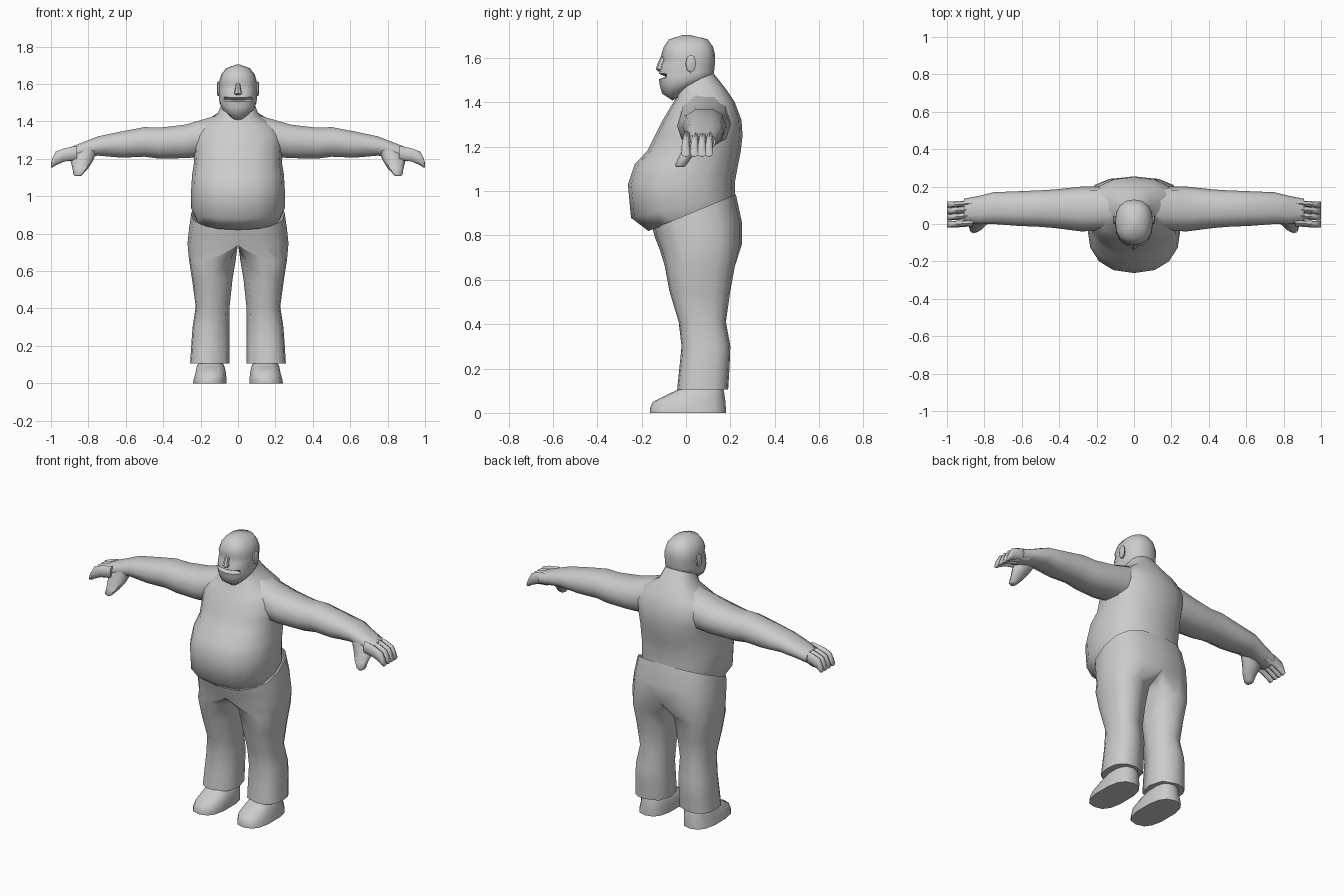
import bpy, bmesh, math
from mathutils import Vector

grey = bpy.data.materials.new("plain grey")
grey.diffuse_color = (0.6, 0.6, 0.6, 1)


def curve(v, p):
    return math.copysign(abs(v) ** p, v)


def oval_z(z_front, z_back, x0, x1, y0, y1, n=12, p=0.85):
    """Horizontal oval, tilted from front to back."""
    pts = []
    for i in range(n):
        a = 2 * math.pi * i / n - math.pi / 2
        s = curve(math.sin(a), p)
        x = (x0 + x1) / 2 + (x1 - x0) / 2 * curve(math.cos(a), p)
        y = (y0 + y1) / 2 + (y1 - y0) / 2 * s
        pts.append(Vector((x, y, z_front + (z_back - z_front) * (s + 1) / 2)))
    return pts


def oval_x(x, z0, z1, y0, y1, n=10, p=0.85):
    """Upright oval across the x axis."""
    pts = []
    for i in range(n):
        a = 2 * math.pi * i / n
        pts.append(Vector((x, (y0 + y1) / 2 + (y1 - y0) / 2 * curve(math.cos(a), p),
                           (z0 + z1) / 2 + (z1 - z0) / 2 * curve(math.sin(a), p))))
    return pts


def half_hip(z_front, z_back, w, y0, y1):
    """Half oval whose inner points lie on the centre plane."""
    pts = oval_z(z_front, z_back, -w, w, y0, y1, 16, 0.75)[:9]
    for k in (1, 2, 3):
        pts.append(pts[8].lerp(pts[0], k / 4))
    return pts


def leg_ring(z, x0, x1, y0, y1):
    """Full oval matching the point order of half_hip: 8 outer steps, 4 inner."""
    angles = [-90 + 22.5 * i for i in range(9)] + [135, 180, 225]
    return [Vector(((x0 + x1) / 2 + (x1 - x0) / 2 * curve(math.cos(math.radians(a)), 0.8),
                    (y0 + y1) / 2 + (y1 - y0) / 2 * curve(math.sin(math.radians(a)), 0.8), z))
            for a in angles]


def loft(name, rings, mirror=False, caps=True, angle=45):
    bm = bmesh.new()
    rows = [[bm.verts.new(p) for p in r] for r in rings]
    n = len(rows[0])
    for a, b in zip(rows, rows[1:]):
        for i in range(n):
            j = (i + 1) % n
            quad = (a[i], a[j], b[j], b[i])
            if any(abs(v.co.x) > 1e-4 for v in quad):
                bm.faces.new(quad)
    if caps:
        bm.faces.new(rows[0])
        bm.faces.new(rows[-1])
    bmesh.ops.recalc_face_normals(bm, faces=bm.faces)
    me = bpy.data.meshes.new(name)
    bm.to_mesh(me)
    bm.free()
    me.materials.append(grey)
    ob = bpy.data.objects.new(name, me)
    bpy.context.collection.objects.link(ob)
    if mirror:
        ob.modifiers.new("mirror", 'MIRROR').use_clip = True
    bpy.ops.object.select_all(action='DESELECT')
    ob.select_set(True)
    bpy.context.view_layer.objects.active = ob
    bpy.ops.object.shade_smooth_by_angle(angle=math.radians(angle))
    return ob


# Torso with belly, shoulders and neck: z front, z back, half width, y front, y back
loft("torso", [oval_z(a, b, -w, w, f, k, 16) for a, b, w, f, k in [
    (.82, .97, .232, -.17, .22), (.88, .99, .25, -.248, .222),
    (1.03, 1.05, .25, -.262, .222), (1.12, 1.12, .245, -.232, .235),
    (1.18, 1.18, .235, -.175, .247), (1.25, 1.25, .24, -.14, .255),
    (1.32, 1.32, .245, -.105, .25), (1.37, 1.40, .205, -.075, .22),
    (1.42, 1.46, .11, -.045, .18), (1.47, 1.53, .085, -.03, .125)]], angle=60)

# Arms and palms
loft("arm", [oval_x(*r) for r in [
    (.12, 1.21, 1.435, -.03, .2), (.28, 1.2, 1.387, -.04, .2),
    (.42, 1.197, 1.37, -.022, .185), (.5, 1.208, 1.373, -.015, .18),
    (.62, 1.203, 1.35, -.01, .175), (.75, 1.215, 1.322, 0, .17),
    (.83, 1.2, 1.29, 0, .15), (.91, 1.185, 1.258, .005, .135)]], True, angle=60)

# Fingers: a grouped trio and a separate index finger
for name, y0, y1 in [("index_finger", -.02, .016), ("middle_finger", .02, .055),
                     ("ring_finger", .053, .09), ("little_finger", .087, .12)]:
    loft(name, [oval_x(x, a, b, y0 + s, y1 + s, 8) for x, a, b, s in [
        (.86, 1.195, 1.27, .008), (.93, 1.185, 1.256, .003),
        (.975, 1.165, 1.238, 0), (.992, 1.153, 1.205, 0),
        (.999, 1.155, 1.18, 0)]], True, angle=60)

# Thumbs
loft("thumb", [oval_z(z, z, *r, 8) for z, *r in [
    (1.25, .75, .86, .0, .09), (1.19, .775, .895, -.015, .06),
    (1.15, .80, .885, -.035, .025), (1.115, .832, .88, -.05, 0),
    (1.108, .84, .87, -.045, -.01)]], True, angle=60)

# Trousers: one half, joined at the centre plane
hips = [(.83, .985, .25, -.15, .225), (.79, .86, .262, -.14, .252), (.735, .76, .27, -.118, .252)]
legs = [(.66, .012, .262, -.095, .22), (.55, .03, .245, -.075, .2),
        (.41, .045, .226, -.033, .18), (.3, .046, .243, -.02, .2),
        (.2, .045, .25, -.03, .196), (.105, .045, .256, -.04, .19)]
loft("trousers", [half_hip(*h) for h in hips] + [leg_ring(*g) for g in legs], True, False, 60)

# Trouser hem undersides
loft("trouser_hem", [leg_ring(.106, .046, .255, -.039, .189),
                     leg_ring(.118, .08, .22, 0, .16)], True)

# Shoes
loft("shoe", [oval_z(*r, 14, .75) for r in [
    (0, 0, .06, .242, -.163, .18), (.018, .015, .06, .24, -.163, .18),
    (.05, .05, .062, .23, -.15, .178), (.085, .09, .07, .222, -.08, .172),
    (.11, .12, .085, .21, -.025, .165), (.14, .14, .095, .2, 0, .155)]], True)

# Head, with the mouth slit pressed into the front points
rings = []
for a, b, w, f, k, slit in [
        (1.408, 1.50, .045, -.06, .08, 0), (1.44, 1.515, .088, -.108, .115, 0),
        (1.475, 1.525, .099, -.118, .122, 0), (1.505, 1.535, .101, -.122, .126, 0),
        (1.515, 1.545, .101, -.118, .127, .03), (1.528, 1.55, .101, -.122, .128, 0),
        (1.57, 1.57, .101, -.113, .13, 0), (1.59, 1.59, .101, -.103, .13, 0),
        (1.615, 1.615, .1, -.112, .131, 0), (1.65, 1.65, .09, -.1, .122, 0),
        (1.684, 1.684, .064, -.077, .098, 0), (1.703, 1.703, .012, -.015, .02, 0)]:
    ring = oval_z(a, b, -w, w, f, k, 16)
    for p in ring:
        if abs(p.x) < .055 and p.y < 0:
            p.y += slit
    rings.append(ring)
loft("head", rings, angle=50)

# Nose and ears
loft("nose", [oval_z(z, z, -w, w, f, -.08, 8) for z, w, f in [
    (1.54, .016, -.125), (1.55, .022, -.136), (1.575, .016, -.128), (1.61, .01, -.112)]])
loft("ear", [oval_x(*r, 8) for r in [
    (.085, 1.535, 1.605, -.005, .035), (.108, 1.535, 1.615, 0, .045),
    (.113, 1.55, 1.605, .008, .04)]], True)
